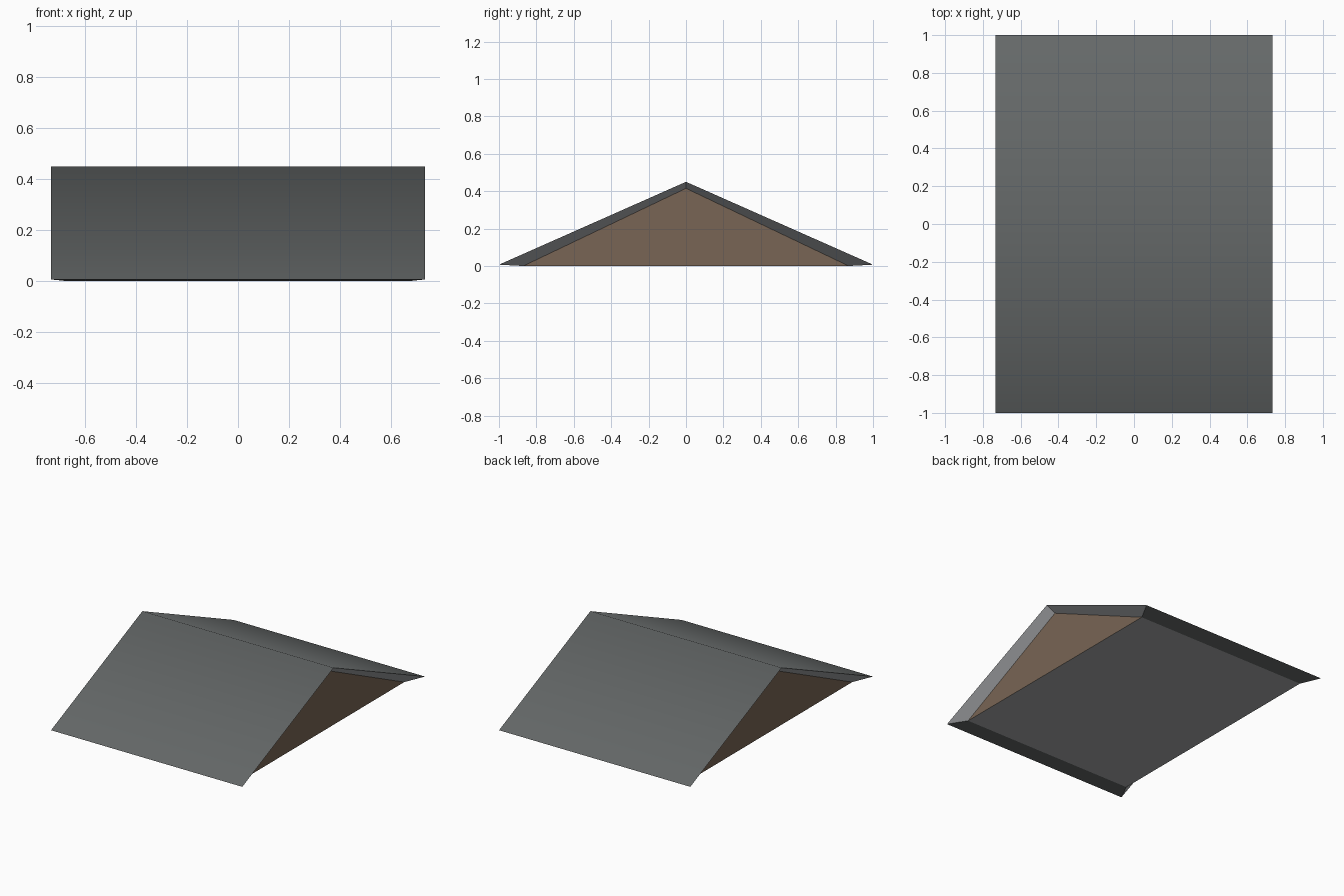
import bpy, bmesh, math

if "Cube" in bpy.data.objects:
    bpy.data.objects.remove(bpy.data.objects["Cube"])

def material(name, rgb):
    m = bpy.data.materials.new(name)
    m.diffuse_color = (*rgb, 1)
    m.use_nodes = True
    m.node_tree.nodes["Principled BSDF"].inputs["Base Color"].default_value = m.diffuse_color
    return m

slate = material("slate grey", (0.13, 0.14, 0.14))
wood = material("gable brown", (0.19, 0.13, 0.09))
pale = material("soffit pale grey", (0.39, 0.4, 0.41))

HALF_X, EAVE_Z, RIDGE_Z = 0.733, 0.007, 0.45      # outer roof edge
IN_X, IN_Y, IN_RIDGE = 0.665, 0.87, 0.415         # recessed gable wall

bm = bmesh.new()

def triangle(x, y, z_eave, z_ridge):
    return [bm.verts.new(p) for p in ((x, -y, z_eave), (x, 0, z_ridge), (x, y, z_eave))]

outer = [triangle(s * HALF_X, 1.0, EAVE_Z, RIDGE_Z) for s in (-1, 1)]
inner = [triangle(s * IN_X, IN_Y, 0.0, IN_RIDGE) for s in (-1, 1)]

# two roof slopes, shaded smooth over the ridge
for i in (0, 1):
    f = bm.faces.new((outer[0][i], outer[1][i], outer[1][i + 1], outer[0][i + 1]))
    f.smooth = True
# slanted soffits and recessed brown gables
for o, n in zip(outer, inner):
    for i in (0, 1):
        bm.faces.new((o[i], o[i + 1], n[i + 1], n[i])).material_index = 2
    bm.faces.new(n).material_index = 1
# eave undersides and flat bottom
for i in (0, 2):
    bm.faces.new((outer[0][i], outer[1][i], inner[1][i], inner[0][i]))
bm.faces.new((inner[0][0], inner[1][0], inner[1][2], inner[0][2])).material_index = 2
bmesh.ops.recalc_face_normals(bm, faces=bm.faces)
# crisp edges everywhere except the ridge
for e in bm.edges:
    e.smooth = all(f.smooth for f in e.link_faces)

mesh = bpy.data.meshes.new("gable_roof")
bm.to_mesh(mesh)
bm.free()
for m in (slate, wood, pale):
    mesh.materials.append(m)
roof = bpy.data.objects.new("gable_roof", mesh)
bpy.context.collection.objects.link(roof)
